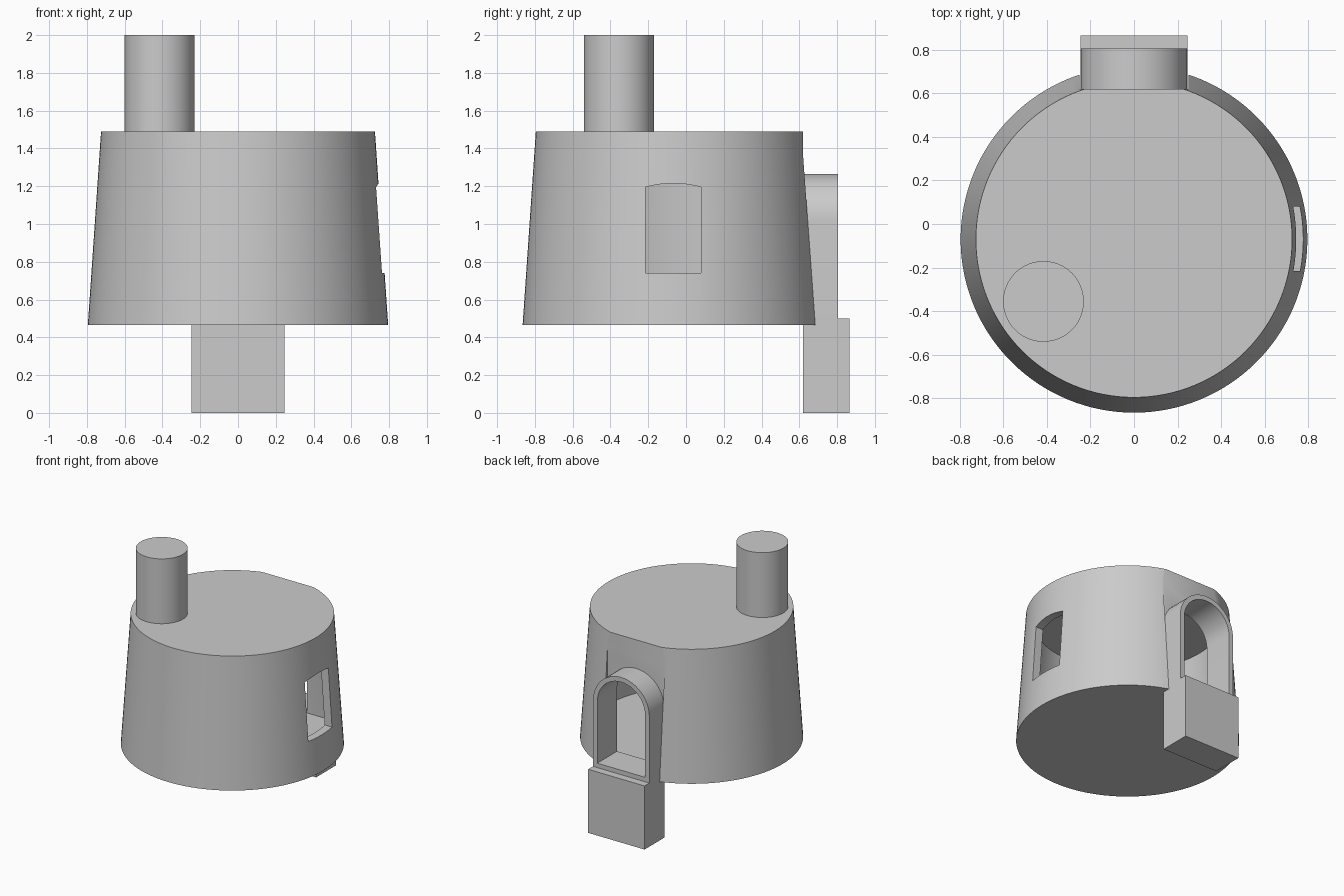
import bpy, bmesh
from math import sin, cos, pi

if "Cube" in bpy.data.objects:
    bpy.data.objects.remove(bpy.data.objects["Cube"])

CY = -0.07  # y of the tower axis


def finish(name, bm, angle=0.6):
    bmesh.ops.recalc_face_normals(bm, faces=bm.faces)
    me = bpy.data.meshes.new(name)
    bm.to_mesh(me)
    bm.free()
    ob = bpy.data.objects.new(name, me)
    bpy.context.collection.objects.link(ob)
    smooth(ob, angle)
    return ob


def smooth(ob, angle=0.6):
    bpy.ops.object.select_all(action='DESELECT')
    bpy.context.view_layer.objects.active = ob
    ob.select_set(True)
    bpy.ops.object.shade_smooth_by_angle(angle=angle)


def cone(name, x, y, z0, z1, r0, r1, n=128):
    bm = bmesh.new()
    bmesh.ops.create_cone(bm, cap_ends=True, segments=n, radius1=r0, radius2=r1, depth=z1 - z0)
    bmesh.ops.translate(bm, verts=bm.verts, vec=(x, y, (z0 + z1) / 2))
    return finish(name, bm)


def box(name, x0, x1, y0, y1, z0, z1):
    return prism(name, [(x0, z0), (x1, z0), (x1, z1), (x0, z1)], y0, y1)


def prism(name, pts, a, b, along_x=False):
    """Extrude a (horizontal, z) outline along y, or along x."""
    bm = bmesh.new()
    rings = [[bm.verts.new((d, u, z) if along_x else (u, d, z)) for u, z in pts] for d in (a, b)]
    for r in rings:
        bm.faces.new(r)
    for i in range(len(pts)):
        j = (i + 1) % len(pts)
        bm.faces.new((rings[0][i], rings[0][j], rings[1][j], rings[1][i]))
    return finish(name, bm)


def cut(ob, *cutters):
    """Subtract the cutters, then delete them."""
    for c in cutters:
        m = ob.modifiers.new("cut", 'BOOLEAN')
        m.operation, m.solver, m.object = 'DIFFERENCE', 'EXACT', c
        bpy.context.view_layer.objects.active = ob
        bpy.ops.object.modifier_apply(modifier=m.name)
        bpy.data.objects.remove(c)
    smooth(ob)


def arch(hw, z0, spring, n=24):
    """Round-headed door outline."""
    head = [(hw * cos(pi * i / n), spring + hw * sin(pi * i / n)) for i in range(n + 1)]
    return [(-hw, z0), (hw, z0)] + head


# Hollow room with a flat back wall behind the door
room = cone("room", 0, CY, 0.52, 1.43, 0.73, 0.665)
cut(room, box("room_back", -1, 1, 0.56, 1, 0, 2))

# Window outline with a shallow curved head
win = [(-0.215, 0.74), (0.08, 0.74)]
for i in range(13):
    t = 1 - i / 6
    win.append((-0.0675 + 0.1475 * t, 1.215 - 0.02 * t * t))

# Tapered round tower with back recess, window and doorway
tower = cone("tower", 0, CY, 0.465, 1.49, 0.795, 0.725)
cut(tower,
    box("recess", -0.25, 0.25, 0.62, 1, 0, 2),
    room,
    prism("window_hole", win, 0.5, 1.0, along_x=True),
    prism("door_hole", arch(0.208, 0.535, 1.02), 0.4, 0.75))

# Arched porch frame
porch = prism("door_frame", arch(0.245, 0.49, 1.02), 0.615, 0.805)
cut(porch, prism("door_opening", arch(0.208, 0.535, 1.02), 0.5, 0.9))

# Door step block reaching the ground
box("door_step", -0.245, 0.245, 0.62, 0.865, 0, 0.5)

# Chimney
cone("chimney", -0.415, -0.355, 1.47, 2.0, 0.185, 0.185, 64)
